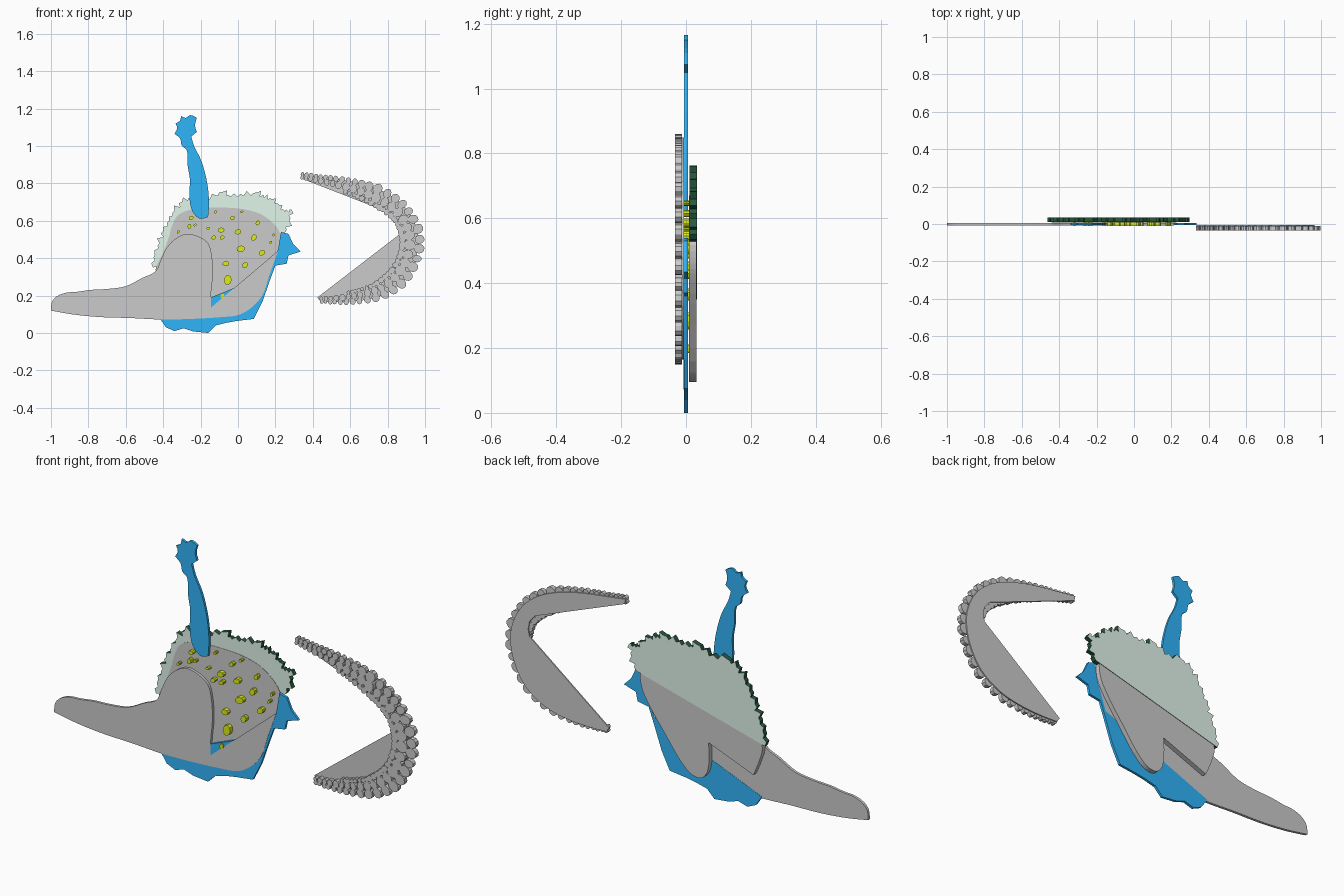
import bpy, bmesh, math, random
from mathutils import Vector

if "Cube" in bpy.data.objects:
    bpy.data.objects.remove(bpy.data.objects["Cube"])

random.seed(4)


def material(name, rgb):
    m = bpy.data.materials.new(name)
    m.diffuse_color = (*rgb, 1)
    m.use_nodes = True
    m.node_tree.nodes["Principled BSDF"].inputs["Base Color"].default_value = m.diffuse_color
    return m


BLUE = material("blue", (0.03, 0.46, 0.95))
YELLOW = material("yellow", (0.72, 0.85, 0.01))
PALE = material("pale_green", (0.75, 0.92, 0.83))
DARK = material("dark_green", (0.02, 0.1, 0.05))


def smooth(pts, steps=4, closed=True):
    """Round an outline, keeping strong corners sharp."""
    p = [Vector(q) for q in pts]
    n = len(p)
    tan = []
    for i in range(n):
        a = p[i] - p[i - 1]
        b = p[(i + 1) % n] - p[i]
        sharp = a.angle(b) > math.radians(62)
        tan.append(Vector((0, 0)) if sharp else (a.normalized() + b.normalized()) / 2)
    if not closed:
        tan[0] = (p[1] - p[0]).normalized()
        tan[-1] = (p[-1] - p[-2]).normalized()
    out = []
    for i in range(n if closed else n - 1):
        j = (i + 1) % n
        length = (p[j] - p[i]).length
        for s in range(steps):
            t = s / steps
            out.append(p[i] * (2*t**3 - 3*t**2 + 1) + tan[i] * length * (t**3 - 2*t**2 + t)
                       + p[j] * (3*t**2 - 2*t**3) + tan[j] * length * (t**3 - t**2))
    if not closed:
        out.append(p[-1])
    return out


def plate(name, outlines, y0, y1, mats=()):
    """Extrude outlines in the xz plane from y0 to y1."""
    bm = bmesh.new()
    for pts in outlines:
        front = [bm.verts.new((q[0], y0, q[1])) for q in pts]
        back = [bm.verts.new((q[0], y1, q[1])) for q in pts]
        n = len(pts)
        caps = [bm.faces.new(front), bm.faces.new(back[::-1])]
        for i in range(n):
            f = bm.faces.new((front[i], back[i], back[(i + 1) % n], front[(i + 1) % n]))
            f.material_index = 1 if len(mats) > 1 else 0
        for f in caps:
            f.normal_update()
        bmesh.ops.triangulate(bm, faces=caps, ngon_method='EAR_CLIP')
    bmesh.ops.recalc_face_normals(bm, faces=bm.faces)
    me = bpy.data.meshes.new(name)
    bm.to_mesh(me)
    bm.free()
    for m in mats:
        me.materials.append(m)
    ob = bpy.data.objects.new(name, me)
    bpy.context.collection.objects.link(ob)
    return ob


def oval(x, z, a, b, angle, n=12):
    c, s = math.cos(angle), math.sin(angle)
    out = []
    for i in range(n):
        t = 2 * math.pi * i / n
        u, v = a * math.cos(t), b * math.sin(t)
        out.append((x + u * c - v * s, z + u * s + v * c))
    return out


# head with belly
head = [(-1, .12), (-.995, .165), (-.97, .195), (-.92, .215), (-.86, .22), (-.79, .23),
        (-.7, .235), (-.6, .25),
        (-.51, .295), (-.44, .33), (-.415, .385), (-.385, .45), (-.34, .5), (-.275, .53),
        (-.21, .515), (-.16, .48), (-.14, .41), (-.135, .31), (-.145, .2), (-.145, .135),
        (.215, .44), (.165, .3), (.13, .2), (.065, .13), (0, .095), (-.085, .085),
        (-.25, .075), (-.41, .072), (-.58, .08), (-.74, .085), (-.89, .1)]
plate("head_and_belly", [smooth(head)], -.0075, .0055)

# lower fringe behind the belly
fringe = [(-.42, .08), (-.385, .03), (-.34, .01), (-.29, .025), (-.24, .008), (-.16, .0),
          (-.12, .04), (-.06, .055), (0, .065), (.085, .075), (.13, .165), (.17, .28),
          (.2, .36), (.26, .37), (.27, .415), (.335, .435), (.295, .475), (.27, .53),
          (.23, .54), (.215, .45), (.17, .317)]
plate("lower_fringe", [fringe], -.006, .0065, [BLUE])

# upright stalk
stalk = [(-.25, .665), (-.225, .625), (-.2, .61), (-.16, .62), (-.155, .685), (-.16, .77),
         (-.175, .85), (-.2, .93), (-.235, 1), (-.25, 1.05), (-.22, 1.075), (-.23, 1.11),
         (-.22, 1.15), (-.255, 1.165), (-.28, 1.15), (-.305, 1.16), (-.31, 1.135),
         (-.335, 1.12), (-.325, 1.095), (-.34, 1.065), (-.31, 1.04), (-.3, 1),
         (-.275, .98), (-.27, .9), (-.257, .82), (-.26, .74)]
plate("stalk", [smooth(stalk, 3)], -.006, .0065, [BLUE])

# body behind the head
body = [(-.44, .34), (-.4, .43), (-.37, .51), (-.35, .58), (-.32, .63), (-.25, .66),
        (-.12, .67), (.04, .66), (.14, .625), (.225, .535), (.22, .46), (.19, .4),
        (.1, .275), (-.02, .125), (-.06, .1), (-.105, .098), (-.14, .14), (-.145, .285),
        (-.39, .19), (-.42, .26)]
plate("body", [smooth(body)], .009, .032)

# ragged crest along the back
crest = [(-.455, .35), (-.445, .42), (-.42, .48), (-.4, .545), (-.37, .6), (-.34, .655),
         (-.3, .7), (-.25, .725), (-.15, .715), (-.08, .755), (-.04, .73), (.03, .735),
         (.1, .75), (.14, .725), (.18, .715), (.22, .685), (.25, .65), (.285, .66),
         (.275, .6), (.25, .535)]
ragged = []
for a, b in zip(crest, crest[1:]):
    a, b = Vector(a), Vector(b)
    d = (b - a).normalized()
    normal = Vector((-d.y, d.x))
    ragged += [a, a.lerp(b, .3) + normal * random.uniform(.008, .022),
               a.lerp(b, .55) - normal * random.uniform(.004, .012),
               a.lerp(b, .75) + normal * random.uniform(.0, .01)]
ragged.append(Vector(crest[-1]))
plate("crest", [ragged], .0105, .034, [PALE, DARK])

# spots on the body
spots = [(-.25, .615, 3), (-.12, .647, 2), (.02, .647, 2), (-.03, .615, 3), (.105, .588, 3),
         (-.23, .577, 2), (-.32, .54, 2), (-.26, .57, 3), (-.16, .56, 2), (-.09, .55, 4),
         (0, .54, 4), (.085, .51, 4), (.175, .485, 2), (-.13, .51, 3), (-.085, .51, 3),
         (.015, .45, 5), (.128, .428, 4), (-.065, .37, 4), (.037, .363, 4),
         (-.055, .283, 6), (-.083, .197, 3), (.19, .525, 2)]
plate("spots", [oval(x, z, r * .0045, r * .0034, random.uniform(0, 1.5), 9)
                for x, z, r in spots], -.012, .0092, [YELLOW])

# curled arm: outer edge, closed by straight chords on the inside
outer = [(.335, .85), (.42, .838), (.52, .825), (.65, .8), (.8, .745), (.9, .665), (.955, .56),
         (.965, .48), (.945, .38), (.88, .27), (.77, .2), (.65, .172), (.52, .165), (.44, .168)]
edge = smooth(outer, 5, closed=False)
inner = [Vector(q) for q in ((.425, .19), (.86, .525), (.868, .56), (.86, .6), (.83, .635),
                             (.34, .825))]
plate("curled_arm", [edge + inner], -.0125, -.006)


# rows of suckers following the outer edge
def along(dist):
    for a, b in zip(edge, edge[1:]):
        step = (b - a).length
        if dist <= step:
            return a.lerp(b, dist / step), (b - a).normalized()
        dist -= step
    return edge[-1], (edge[-1] - edge[-2]).normalized()


total = sum((b - a).length for a, b in zip(edge, edge[1:]))
suckers = []
for offset, size in ((0, .028), (.047, .03), (.086, .017)):
    dist = .01
    while dist < total:
        t = dist / total
        taper = min(1, .38 + 2.2 * min(t, 1 - t))
        r = size * taper * random.uniform(.85, 1.08)
        p, d = along(dist)
        c = p + Vector((d.y, -d.x)) * offset * min(1, .35 + 2.2 * min(t, 1 - t))
        if offset < .08 or .16 < t < .9:
            stretch = random.uniform(.78, .95)
            suckers.append(oval(c.x + .006 * (c.x > .95), c.y, r * stretch, r,
                                math.atan2(d.y, d.x) + random.uniform(-.4, .4), 10))
        dist += 1.9 * r
plate("suckers", suckers, -.034, -.0118)
